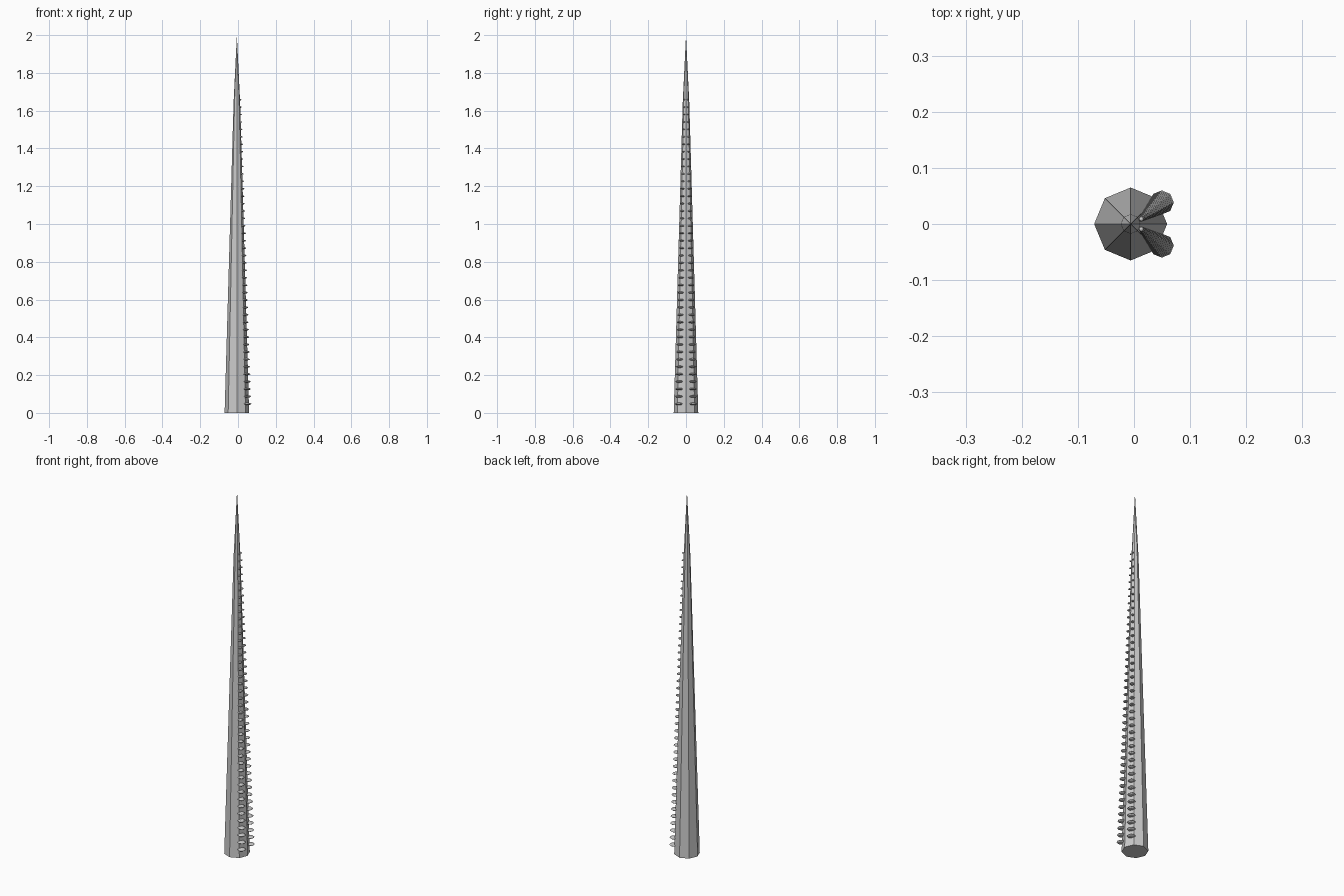
import bpy, bmesh, math
from mathutils import Matrix

if "Cube" in bpy.data.objects:
    bpy.data.objects.remove(bpy.data.objects["Cube"])

CX = -0.006   # body axis, shifted so the whole model is centred


def make_object(name, bm):
    bmesh.ops.recalc_face_normals(bm, faces=bm.faces)
    mesh = bpy.data.meshes.new(name)
    bm.to_mesh(mesh)
    bm.free()
    obj = bpy.data.objects.new(name, mesh)
    bpy.context.collection.objects.link(obj)
    return obj


# Tapered eight-sided body with a sharper spike at the end
bm = bmesh.new()
rings = []
for z, r in [(0, 0.065), (1.64, 0.0175)]:
    rings.append([bm.verts.new((CX + r * math.cos(i * math.pi / 4),
                                r * math.sin(i * math.pi / 4), z)) for i in range(8)])
tip = bm.verts.new((CX, 0, 2.0))
bm.faces.new(rings[0])
for i in range(8):
    j = (i + 1) % 8
    bm.faces.new((rings[0][i], rings[0][j], rings[1][j], rings[1][i]))
    bm.faces.new((rings[1][i], rings[1][j], tip))
make_object("tapered_body", bm)


# Two rows of flattened suckers on the right side, shrinking upward
def sucker_row(name, side):
    bm = bmesh.new()
    count = 42
    for k in range(count):
        t = k / (count - 1)
        z = 0.048 + t * 1.61
        r = 0.0215 * (1 - t) + 0.005 * t
        x = 0.0495 * (1 - t) + 0.013 * t
        y = side * (0.0385 * (1 - t) + 0.009 * t)
        m = Matrix.Translation((x, y, z)) @ Matrix.Diagonal((r, r, r * 0.2 + 0.0025, 1))
        bmesh.ops.create_uvsphere(bm, u_segments=8, v_segments=4, radius=1, matrix=m)
    return make_object(name, bm)


sucker_row("front_sucker_row", -1)
sucker_row("back_sucker_row", 1)
